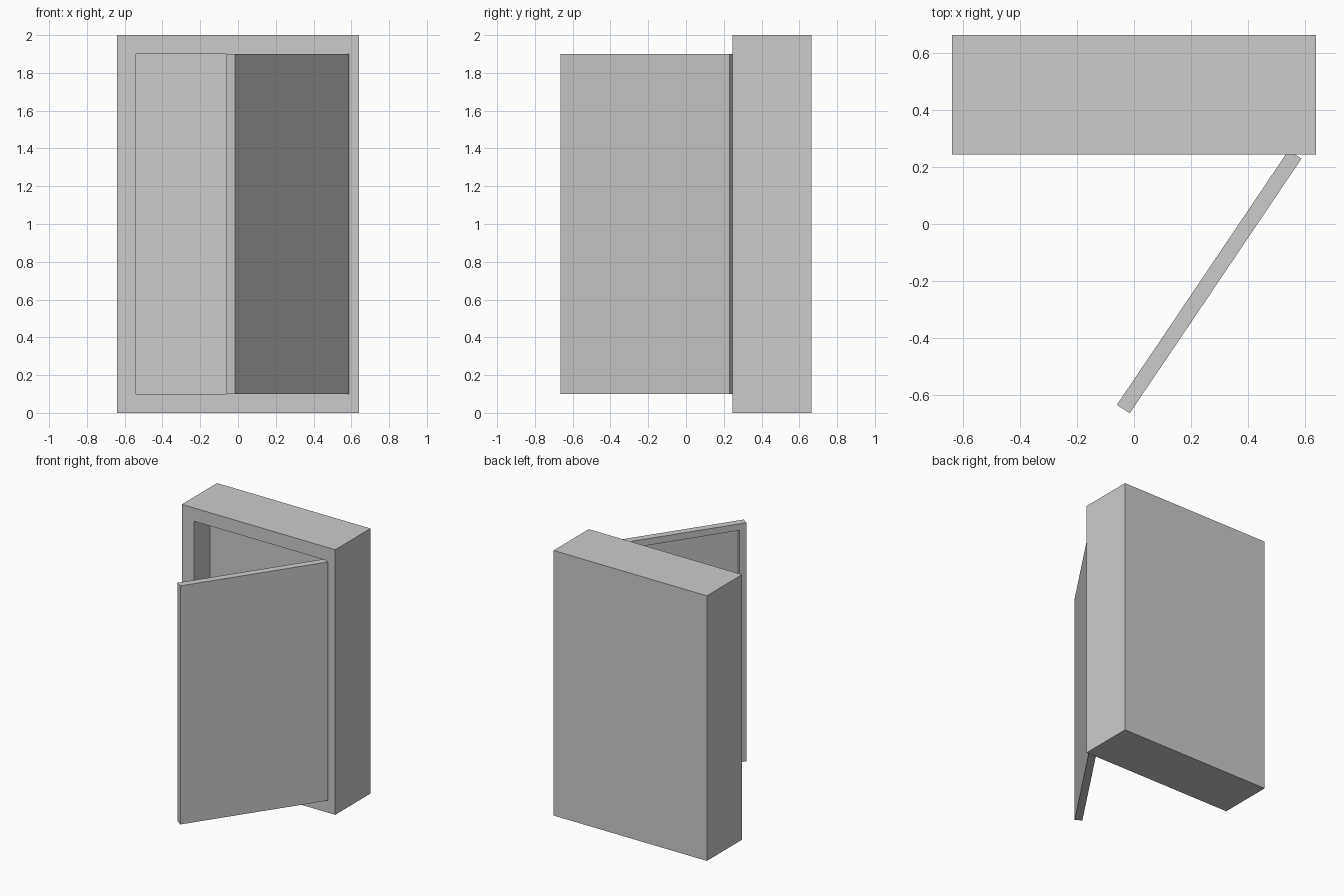
import bpy, bmesh
from math import radians
from mathutils import Vector

if "Cube" in bpy.data.objects:
    bpy.data.objects.remove(bpy.data.objects["Cube"])


def tray(name, lo, hi, side, rim, depth):
    """Box from corner lo to hi with a rimmed recess in its +y or -y face."""
    lo, hi = Vector(lo), Vector(hi)
    bm = bmesh.new()
    bmesh.ops.create_cube(bm, size=1)
    bmesh.ops.scale(bm, vec=hi - lo, verts=bm.verts)
    bmesh.ops.translate(bm, vec=(lo + hi) / 2, verts=bm.verts)
    bm.normal_update()
    face = max(bm.faces, key=lambda f: f.normal.y * side)
    bmesh.ops.inset_region(bm, faces=[face], thickness=rim, use_even_offset=True)
    inner = bmesh.ops.extrude_discrete_faces(bm, faces=[face])["faces"][0]
    bmesh.ops.translate(bm, vec=(0, -side * depth, 0), verts=inner.verts)
    bmesh.ops.recalc_face_normals(bm, faces=bm.faces)
    mesh = bpy.data.meshes.new(name)
    bm.to_mesh(mesh)
    bm.free()
    obj = bpy.data.objects.new(name, mesh)
    bpy.context.collection.objects.link(obj)
    return obj


# Cabinet body, open at the front
tray("cabinet_body", (-0.64, 0.245, 0), (0.64, 0.665, 2), -1, 0.10, 0.19)

# Door swung open about its right-hand hinge edge, recessed on the inside
door = tray("door", (-1.08, -0.054, 0.1), (0, 0, 1.9), 1, 0.05, 0.027)
door.location = (0.544, 0.26, 0)
door.rotation_euler.z = radians(56)
